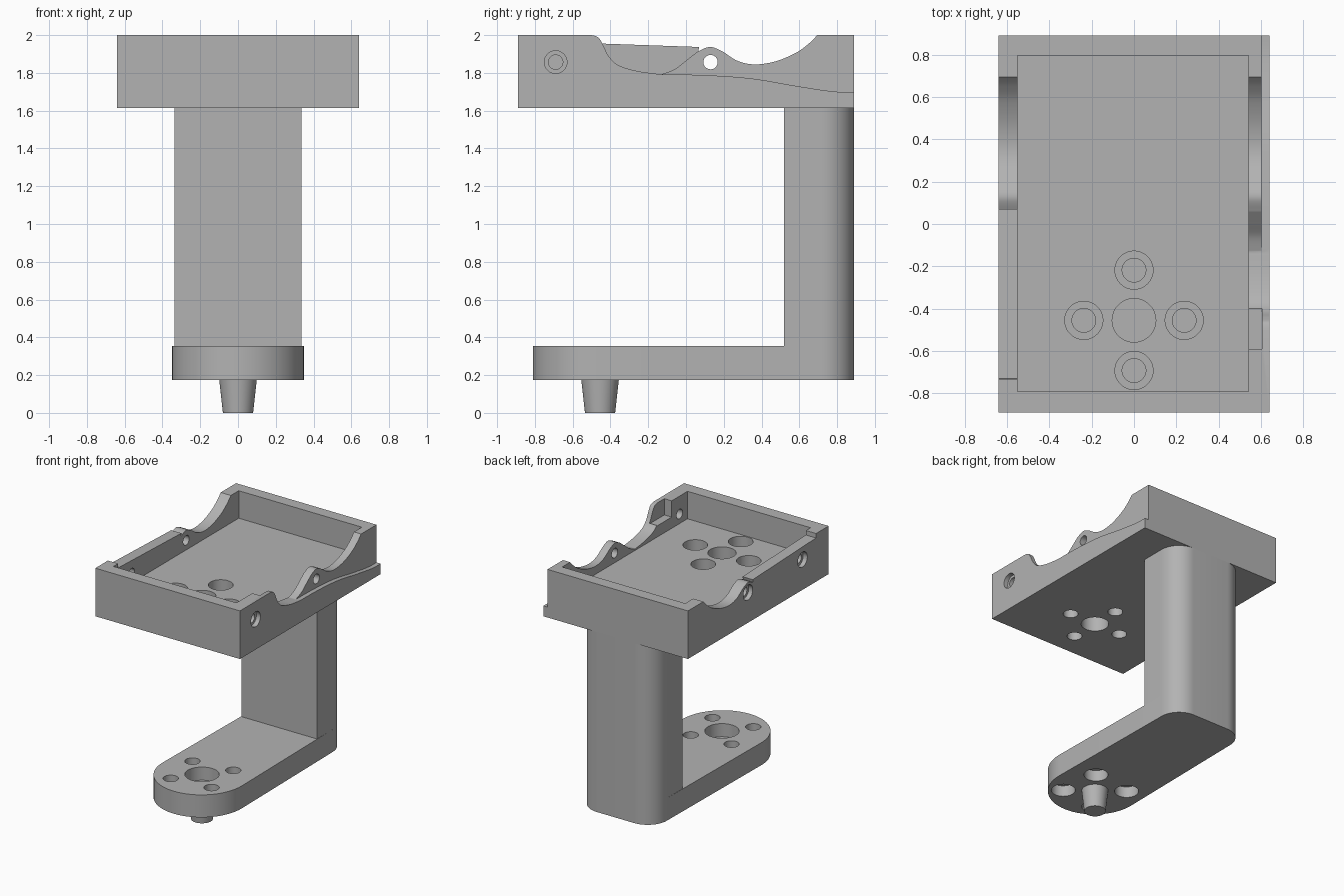
import bpy, bmesh
from math import cos, sin, pi, radians
from mathutils import Vector, Matrix

if "Cube" in bpy.data.objects:
    bpy.data.objects.remove(bpy.data.objects["Cube"], do_unlink=True)

GREY = (0.45, 0.45, 0.45, 1)
grey = bpy.data.materials.new("light grey")
grey.use_nodes = True
grey.diffuse_color = GREY
grey.node_tree.nodes["Principled BSDF"].inputs["Base Color"].default_value = GREY


def finish(name, bm):
    bmesh.ops.recalc_face_normals(bm, faces=bm.faces[:])
    mesh = bpy.data.meshes.new(name)
    bm.to_mesh(mesh)
    bm.free()
    mesh.materials.append(grey)
    ob = bpy.data.objects.new(name, mesh)
    bpy.context.scene.collection.objects.link(ob)
    return ob


def prism(name, points, shift):
    """Extrude a closed 3D outline along a vector."""
    bm = bmesh.new()
    face = bm.faces.new([bm.verts.new(p) for p in points])
    out = bmesh.ops.extrude_face_region(bm, geom=[face])
    moved = [g for g in out["geom"] if isinstance(g, bmesh.types.BMVert)]
    bmesh.ops.translate(bm, vec=shift, verts=moved)
    return finish(name, bm)


def box(name, x0, x1, y0, y1, z0, z1):
    pts = [(x0, y0, z0), (x1, y0, z0), (x1, y1, z0), (x0, y1, z0)]
    return prism(name, pts, (0, 0, z1 - z0))


def cone(name, start, end, r0, r1=None):
    """Round bar between two points."""
    a, b = Vector(start), Vector(end)
    bm = bmesh.new()
    bmesh.ops.create_cone(bm, cap_ends=True, segments=48, radius1=r0,
                          radius2=r0 if r1 is None else r1, depth=(b - a).length)
    turn = Vector((0, 0, 1)).rotation_difference(b - a).to_matrix().to_4x4()
    bm.transform(Matrix.Translation((a + b) / 2) @ turn)
    return finish(name, bm)


def cut(target, cutter):
    cutter.hide_render = True
    mod = target.modifiers.new("cut", "BOOLEAN")
    mod.operation, mod.solver, mod.object = "DIFFERENCE", "EXACT", cutter
    bpy.context.view_layer.objects.active = target
    bpy.ops.object.modifier_apply(modifier=mod.name)
    bpy.data.objects.remove(cutter, do_unlink=True)


def smooth_path(pts, steps=8):
    """Catmull-Rom curve through the points."""
    p = [Vector(q) for q in [pts[0]] + pts + [pts[-1]]]
    out = []
    for a, b, c, d in zip(p, p[1:], p[2:], p[3:]):
        for i in range(steps):
            t = i / steps
            out.append(0.5 * (2 * b + (c - a) * t + (2 * a - 5 * b + 4 * c - d) * t ** 2
                              + (3 * b - a - 3 * c + d) * t ** 3))
    return out + [p[-1]]


def trim_wall(x0, x1, path):
    """Remove everything above a (y, z) path between two x positions."""
    pts = [(x0, p[0], p[1]) for p in path]
    pts += [(x0, path[-1][0], 2.2), (x0, path[0][0], 2.2)]
    cut(tray, prism("trim", pts, (x1 - x0, 0, 0)))


# Tray with open top
tray = box("tray", -0.64, 0.64, -0.89, 0.89, 1.615, 2)
cut(tray, box("cavity", -0.55, 0.54, -0.79, 0.795, 1.78, 2.2))

# Scalloped side walls
scallop = smooth_path([(0.06, 1.912), (0.125, 1.937), (0.19, 1.915), (0.27, 1.865), (0.36, 1.845),
                       (0.47, 1.86), (0.58, 1.905), (0.65, 1.955), (0.695, 2)]) + [Vector((0.72, 2.1))]
dip = smooth_path([(-0.5, 2), (-0.465, 1.988), (-0.44, 1.95), (-0.41, 1.89), (-0.36, 1.842),
                   (-0.26, 1.81), (-0.13, 1.792)])
rise = smooth_path([(-0.13, 1.792), (-0.06, 1.82), (0, 1.865), (0.06, 1.912)])
ledge = smooth_path([(-0.13, 1.792), (0.1, 1.788), (0.35, 1.77), (0.6, 1.728), (0.8, 1.7), (0.95, 1.7)])
lead = [Vector((-0.52, 2.1))]
trim_wall(0.5, 0.603, lead + dip + rise[1:] + scallop[1:])
trim_wall(0.603, 0.7, lead + dip + ledge[1:])
trim_wall(-0.7, -0.5, [(-0.735, 2.1), (-0.73, 1.965), (0.07, 1.937)] + scallop[1:])
cut(tray, box("pocket", 0.5, 0.605, -0.59, -0.4, 1.87, 2.2))

# Screw holes through the side walls, counterbored from outside
for side, y in ((1, -0.69), (1, 0.13), (-1, -0.56), (-1, 0.13)):
    z = 1.857
    cut(tray, cone("hole", (side * 0.5, y, z), (side * 0.7, y, z), 0.038))
    cut(tray, cone("bore", (side * 0.604, y, z), (side * 0.7, y, z), 0.06))

# Arm outline: round front end, rounded back corners
HUB = -0.455
outline = [(0.35 * cos(t), HUB + 0.355 * sin(t)) for t in [pi + pi * i / 40 for i in range(41)]]
R = 0.17
back = [(0.335 - R + R * cos(t), 0.89 - R + R * sin(t)) for t in [pi / 2 * i / 12 for i in range(13)]]
back += [(-x, y) for x, y in reversed(back)]
arm = prism("arm", [(x, y, 0.175) for x, y in outline + back], (0, 0, 0.18))
column = prism("column", [(x, y, 0.355) for x, y in [(-0.335, 0.52), (0.335, 0.52)] + back],
               (0, 0, 1.26))
peg = cone("peg", (0, HUB, 0), (0, HUB, 0.18), 0.08, 0.1)

# Matching bolt circles in tray floor and arm
cut(tray, cone("centre", (0, HUB, 1.5), (0, HUB, 1.9), 0.103))
cut(arm, cone("recess", (0, HUB, 0.25), (0, HUB, 0.45), 0.125))
for i in range(4):
    for part, turn, z0, z1, b0, b1 in ((tray, 0, 1.5, 1.9, 1.69, 1.9), (arm, 52, 0.1, 0.5, 0.1, 0.265)):
        t = radians(turn + 90 * i)
        x, y = 0.237 * cos(t), HUB + 0.237 * sin(t)
        cut(part, cone("hole", (x, y, z0), (x, y, z1), 0.056))
        cut(part, cone("bore", (x, y, b0), (x, y, b1), 0.09))

# Smooth curved faces, keep edges sharp
bpy.ops.object.select_all(action="DESELECT")
for ob in (tray, arm, column, peg):
    ob.select_set(True)
bpy.context.view_layer.objects.active = tray
bpy.ops.object.shade_smooth_by_angle(angle=radians(30))
